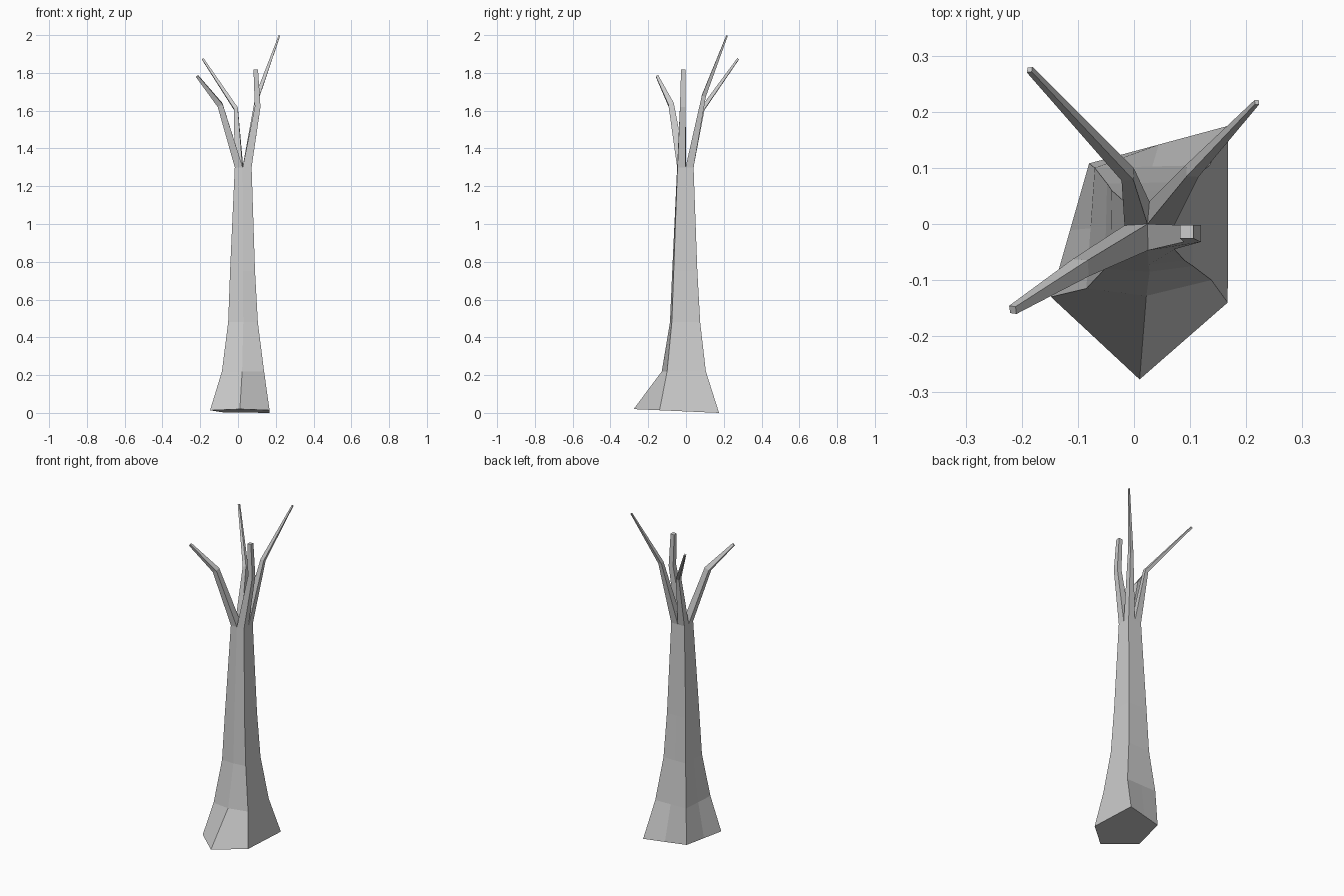
import bpy, bmesh
from mathutils import Vector

if "Cube" in bpy.data.objects:
    bpy.data.objects.remove(bpy.data.objects["Cube"])

def loft(name, rings, cap_start, cap_end):
    """Skin a list of equal-length point rings into one flat-shaded mesh."""
    bm = bmesh.new()
    vs = [[bm.verts.new(p) for p in r] for r in rings]
    n = len(rings[0])
    for a, b in zip(vs, vs[1:]):
        for i in range(n):
            j = (i + 1) % n
            bm.faces.new((a[i], a[j], b[j], b[i]))
    if cap_start:
        bm.faces.new(vs[0][::-1])
    if cap_end:
        bm.faces.new(vs[-1])
    bmesh.ops.recalc_face_normals(bm, faces=bm.faces)
    me = bpy.data.meshes.new(name)
    bm.to_mesh(me)
    bm.free()
    ob = bpy.data.objects.new(name, me)
    bpy.context.collection.objects.link(ob)
    return ob

# Trunk sections: height, then corners back-left, back-right, front-right, front, front-left
sections = [
    (0.00, (-0.08, 0.108), (0.168, 0.175), (0.167, -0.14), (0.01, -0.277), (-0.148, -0.13)),
    (0.22, (-0.07, 0.10), (0.135, 0.105), (0.138, -0.10), (0.022, -0.128), (-0.085, -0.115)),
    (0.48, (-0.048, 0.072), (0.10, 0.075), (0.105, -0.075), (0.028, -0.085), (-0.052, -0.08)),
    (0.75, (-0.04, 0.06), (0.087, 0.06), (0.09, -0.065), (0.026, -0.073), (-0.042, -0.068)),
    (1.30, (-0.017, 0.04), (0.072, 0.04), (0.072, -0.045), (0.025, -0.047), (-0.017, -0.045)),
]
rings = []
for z, *pts in sections:
    bl, br, fr, f, fl = [Vector((x, y, z if z else 0.02 * (0.175 - y) / 0.45)) for x, y in pts]
    rings.append([fl, f, fr, (fr + br) / 2, br, (br + bl) / 2, bl, (bl + fl) / 2])
loft("trunk", rings, True, False)

# Branches: each grows from one quarter of the trunk top
top = rings[-1]
centre = Vector((0.024, 0.0, 1.30))
def branch(name, corner, mid, mid_size, tip, tip_size):
    base = [centre, top[(corner - 1) % 8], top[corner], top[(corner + 1) % 8]]
    origin = sum(base, Vector()) / 4
    mid, tip = Vector(mid), Vector(tip)
    d1, d2 = (mid - origin).normalized(), (tip - mid).normalized()
    def section(p, size, d):
        rot = Vector((0, 0, 1)).rotation_difference(d)
        out = []
        for b in base:
            o = b - origin
            sx, sy = (1 if o.x > 0 else -1), (1 if o.y > 0 else -1)
            out.append(p + rot @ Vector((sx * size / 2, sy * size / 2, 0)))
        return out
    loft(name, [base, section(mid, mid_size, (d1 + d2).normalized()),
                section(tip, tip_size, d2)], False, True)

branch("branch_front_left", 0, (-0.095, -0.078, 1.63), 0.03, (-0.216, -0.153, 1.782), 0.014)
branch("branch_front_right", 2, (0.104, -0.017, 1.62), 0.03, (0.094, -0.014, 1.818), 0.024)
branch("branch_back_right", 4, (0.104, 0.095, 1.68), 0.022, (0.219, 0.217, 1.997), 0.008)
branch("branch_back_left", 6, (-0.011, 0.088, 1.61), 0.022, (-0.186, 0.275, 1.873), 0.01)
